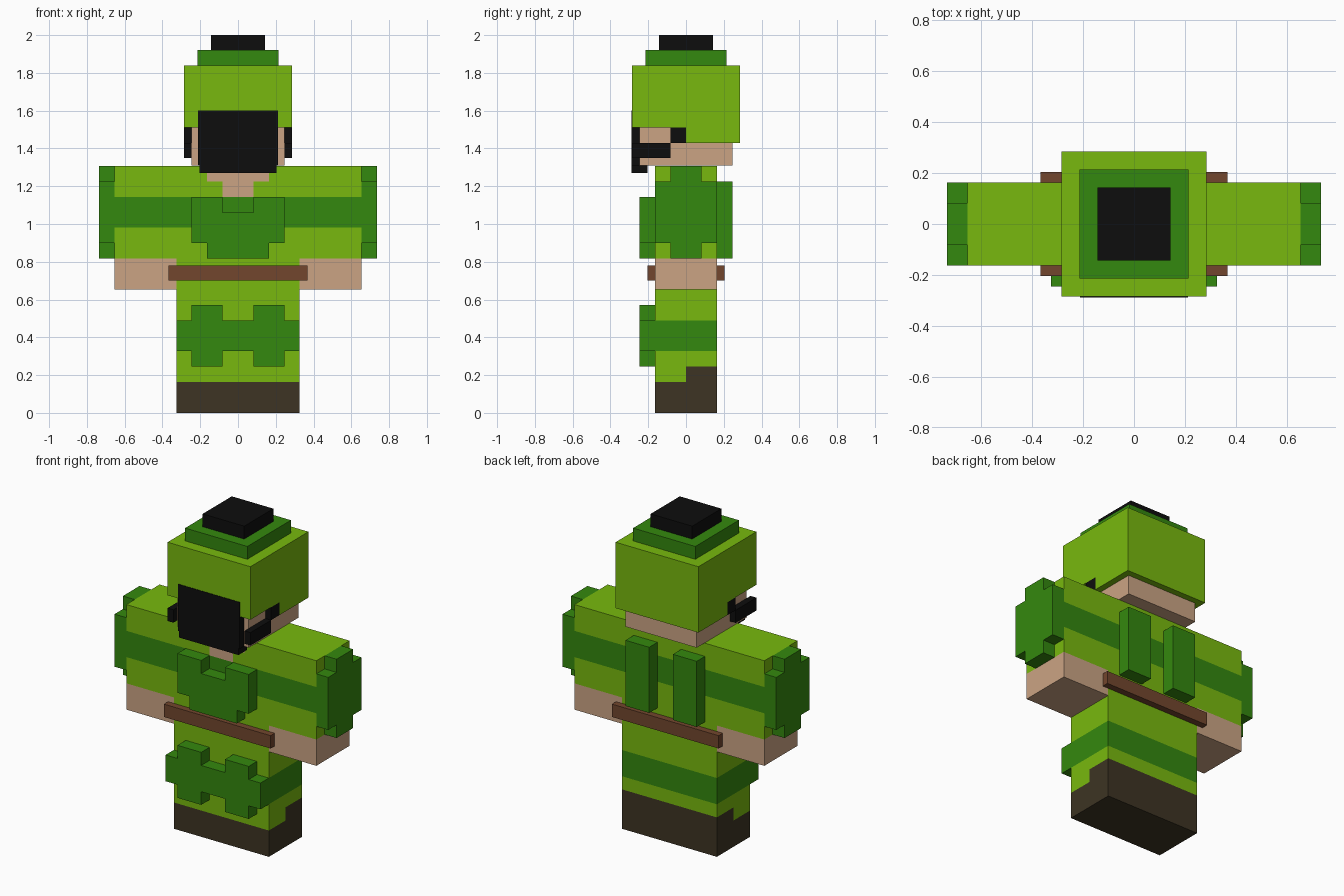
import bpy, bmesh
from mathutils import Vector

if "Cube" in bpy.data.objects:
    bpy.data.objects.remove(bpy.data.objects["Cube"])

P = 0.0817          # size of one block unit
H = 2 * P           # half depth of the body


def srgb(r, g, b):
    lin = lambda c: c / 12.92 if c <= 0.04045 else ((c + 0.055) / 1.055) ** 2.4
    return tuple(lin(c / 255) for c in (r, g, b)) + (1.0,)


PALETTE = {
    "light_green": srgb(120, 185, 14),
    "dark_green": srgb(52, 136, 14),
    "skin": srgb(203, 164, 132),
    "belt_brown": srgb(114, 70, 45),
    "boot_brown": srgb(61, 52, 35),
    "black": srgb(13, 13, 13),
}
MATS = {}
for mat_name, colour in PALETTE.items():
    MATS[mat_name] = bpy.data.materials.new(mat_name)
    MATS[mat_name].diffuse_color = colour


def finish(bm, name, rule):
    """Turn a bmesh into an object; rule gives a colour name or maps (centre, normal) to one."""
    bmesh.ops.recalc_face_normals(bm, faces=bm.faces)
    bm.normal_update()
    names = [rule] if isinstance(rule, str) else list(PALETTE)
    if not isinstance(rule, str):
        for f in bm.faces:
            f.material_index = names.index(rule(f.calc_center_median(), f.normal))
    me = bpy.data.meshes.new(name)
    bm.to_mesh(me)
    bm.free()
    for n in names:
        me.materials.append(MATS[n])
    ob = bpy.data.objects.new(name, me)
    bpy.context.collection.objects.link(ob)
    return ob


def box(name, x, y, z, rule, cuts=((), (), ())):
    """Box from (min, max) ranges, sliced at the given x, y and z positions."""
    bm = bmesh.new()
    bmesh.ops.create_cube(bm, size=1)
    for v in bm.verts:
        v.co = Vector([(a + b) / 2 + c * (b - a) for (a, b), c in zip((x, y, z), v.co)])
    for axis, places in enumerate(cuts):
        for p in places:
            no = Vector((0, 0, 0))
            no[axis] = 1
            bmesh.ops.bisect_plane(bm, geom=bm.verts[:] + bm.edges[:] + bm.faces[:],
                                   plane_co=no * p, plane_no=no)
    return finish(bm, name, rule)


def plate(name, half, place, depth, rule):
    """Mirror a half outline (u, z in block units), then extrude it by a depth vector."""
    outline = half + [(-u, z) for u, z in reversed(half)]
    bm = bmesh.new()
    face = bm.faces.new([bm.verts.new(place(u * P, z * P)) for u, z in outline])
    new = bmesh.ops.extrude_face_region(bm, geom=[face])["geom"]
    bmesh.ops.translate(bm, vec=depth, verts=[g for g in new if isinstance(g, bmesh.types.BMVert)])
    return finish(bm, name, rule)


# Legs: striped trousers with boots that rise higher at the back
def leg_colour(c, n):
    if c.z < (3 * P if c.y > 0 else 2 * P) or n.z < -0.5:
        return "boot_brown"
    return "dark_green" if 4 * P < c.z < 6 * P else "light_green"


box("legs", (-4 * P, 4 * P), (-H, H), (0, 8 * P), leg_colour,
    ((), (0,), [k * P for k in (2, 3, 4, 6)]))


# Torso: green band, painted vest and open collar on the front
def torso_colour(c, n):
    if n.y < -0.5 and (c.z > 15 * P and abs(c.x) < 2 * P or c.z > 14 * P and abs(c.x) < P):
        return "skin"
    return "dark_green" if 12 * P < c.z < 14 * P else "light_green"


box("torso", (-4 * P, 4 * P), (-H, H), (8 * P, 16 * P), torso_colour,
    ([k * P for k in (-2, -1, 1, 2)], (), [k * P for k in (12, 14, 15)]))


# Arms: striped sleeves and bare hands, with a stepped shoulder plate
def arm_colour(c, n):
    if c.z < 10 * P:
        return "skin"
    return "dark_green" if 12 * P < c.z < 14 * P else "light_green"


for side, s in (("right", 1), ("left", -1)):
    box(f"{side}_arm", sorted((s * 4 * P, s * 8 * P)), (-H, H), (8 * P, 16 * P), arm_colour,
        ((), (), [k * P for k in (10, 12, 14)]))
    plate(f"{side}_shoulder_plate", [(1, 10), (1, 11), (2, 11), (2, 15), (1, 15), (1, 16)],
          lambda u, z: (s * 8 * P, u, z), (s * P, 0, 0), "dark_green")
    # Raised straps on the back
    box(f"{side}_back_strap", sorted((s * P, s * 3 * P)), (H, H + P), (10 * P, 15 * P), "dark_green")

# Raised vest and knee guard on the front
front = lambda u, z: (u, -H, z)
plate("vest", [(2, 10), (2, 11), (3, 11), (3, 14), (1, 14), (1, 13)], front, (0, -P, 0), "dark_green")
plate("knee_guard", [(1, 4), (1, 3), (3, 3), (3, 4), (4, 4), (4, 6), (3, 6), (3, 7), (1, 7), (1, 6)],
      front, (0, -P, 0), "dark_green")

# Belt
box("belt", (-0.367, 0.367), (-0.204, 0.204), (0.70, 0.78), "belt_brown")

# Head and hood
box("head", (-0.245, 0.245), (-0.245, 0.245), (1.31, 1.80), "skin")
box("hood", (-0.285, 0.285), (-0.285, 0.285), (1.51, 1.84), "light_green")
box("hood_back", (-0.285, 0.285), (0, 0.285), (1.43, 1.51), "light_green")
box("hood_tier", (-0.214, 0.214), (-0.214, 0.214), (1.84, 1.92), "dark_green")
box("hood_button", (-0.143, 0.143), (-0.143, 0.143), (1.92, 2.0), "black")

# Face mask with chin lip and side straps
box("mask", (-0.213, 0.213), (-0.288, -0.245), (1.31, 1.60), "black")
box("mask_chin", (-0.205, 0.205), (-0.288, -0.205), (1.27, 1.312), "black")
for side, s in (("right", 1), ("left", -1)):
    xs = sorted((s * 0.245, s * 0.285))
    box(f"{side}_mask_strap", xs, (-0.285, -0.082), (1.35, 1.43), "black")
    box(f"{side}_mask_strap_end", xs, (-0.082, 0), (1.43, 1.51), "black")

for m in bpy.data.materials:
    if m.users and not m.is_grease_pencil:
        m.use_nodes = True
        m.node_tree.nodes["Principled BSDF"].inputs["Base Color"].default_value = m.diffuse_color
